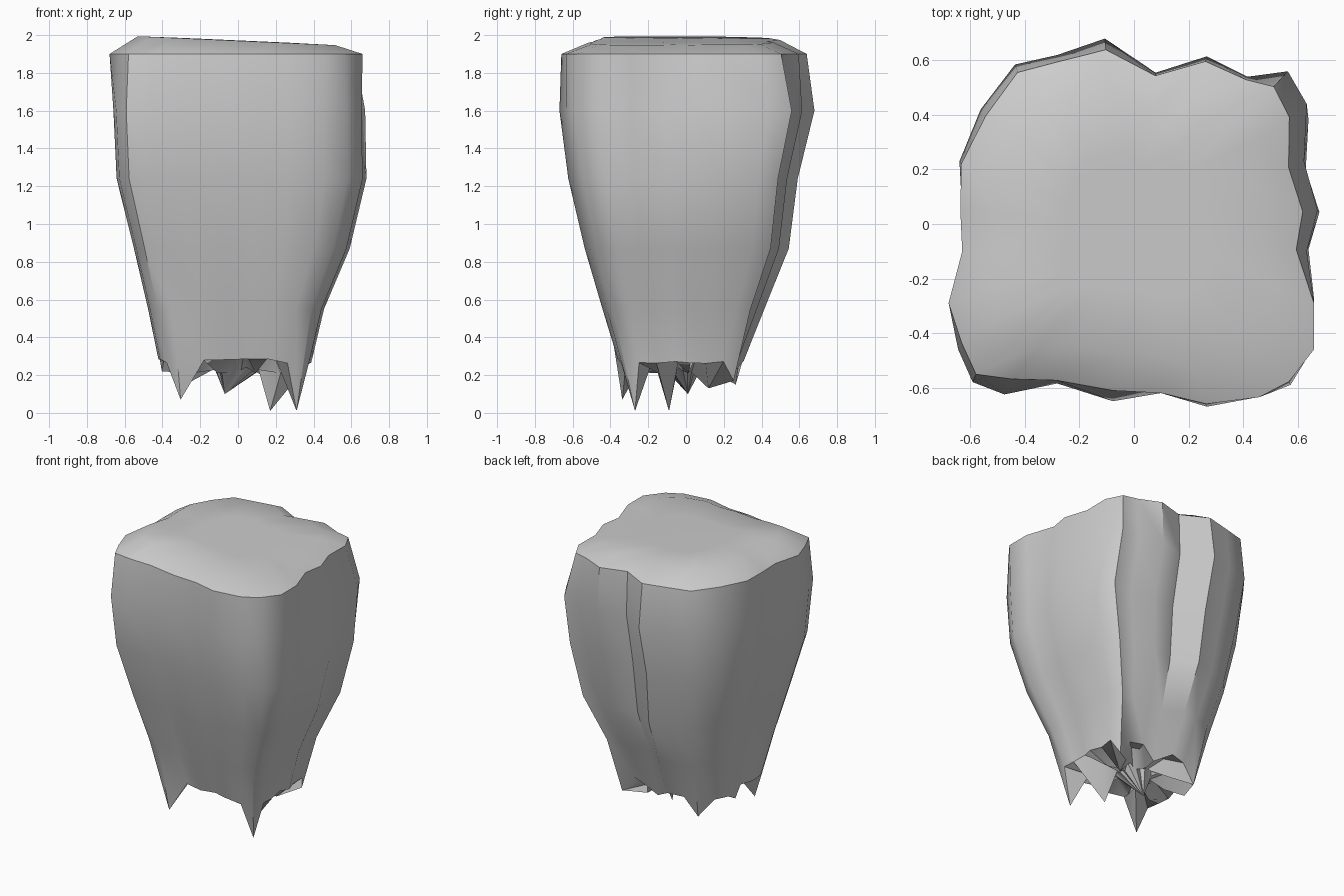
import bpy, bmesh, math, random

if "Cube" in bpy.data.objects:
    bpy.data.objects.remove(bpy.data.objects["Cube"])

random.seed(4)

# Plan outline of the block at its widest, counter-clockwise: x, y, pull-in at the top rim
OUTLINE = [
    (0.66, -0.46, 1.0), (0.66, -0.29, 1.0), (0.64, -0.10, .93), (0.68, 0.05, .91),
    (0.63, 0.23, .90), (0.64, 0.44, .89), (0.57, 0.56, .90), (0.42, 0.54, .98),
    (0.27, 0.615, .97), (0.08, 0.555, .98), (-0.11, 0.68, .94), (-0.29, 0.62, .96),
    (-0.45, 0.585, .95), (-0.58, 0.42, .94), (-0.66, 0.23, .96), (-0.65, 0.05, .98),
    (-0.63, -0.10, 1.0), (-0.68, -0.29, 1.0), (-0.665, -0.46, .95), (-0.61, -0.58, .95),
    (-0.49, -0.625, .91), (-0.29, -0.585, .98), (-0.08, -0.65, .94), (0.10, -0.62, 1.0),
    (0.27, -0.67, .985), (0.46, -0.635, 1.0), (0.58, -0.59, .98),
]
N = len(OUTLINE)

# Height, then width factors to the left, right, front and back
PROFILE = [
    (1.90, 1.00, 1.00, 1.00, 1.00), (1.60, 0.97, 0.99, 1.00, 1.00),
    (1.24, 0.945, 1.00, 0.93, 0.87), (0.87, 0.81, 0.87, 0.80, 0.80),
    (0.55, 0.70, 0.67, 0.66, 0.61), (0.28, 0.62, 0.57, 0.54, 0.45),
]
# Outline positions whose lower edge hangs down as a spike
SPIKES = {26: 0.01, 20: 0.07, 12: 0.15, 6: 0.17, 9: 0.21, 15: 0.22}


def section(p, row):
    z, left, right, front, back = row
    k = p[2] if z > 1.8 else 1.0
    return (p[0] * k * (left if p[0] < 0 else right),
            p[1] * k * (front if p[1] < 0 else back), z)


bm = bmesh.new()


def add_ring(points):
    return [bm.verts.new(p) for p in points]


def bridge(a, b):
    for i in range(N):
        j = (i + 1) % N
        bm.faces.new((a[i], a[j], b[j], b[i]))


def cap(ring, centre):
    c = bm.verts.new(centre)
    for i in range(N):
        bm.faces.new((ring[i], ring[(i + 1) % N], c))


# Tapering side walls
rings = [add_ring([section(p, row) for p in OUTLINE]) for row in PROFILE]
for upper, lower in zip(rings, rings[1:]):
    bridge(upper, lower)

# Gently domed, slightly tilted top
rim = [v.co.copy() for v in rings[0]]
previous = rings[0]
for k, h in ((0.78, 1.97), (0.4, 1.972)):
    ring = add_ring([(p.x * k, p.y * k, h - 0.045 * p.x * k) for p in rim])
    bridge(previous, ring)
    previous = ring
cap(previous, (0, 0, 1.972))

# Broken lower edge
edge = rings[-1]
for i, v in enumerate(edge):
    v.co.z = SPIKES.get(i, 0.28 + random.uniform(-0.02, 0.01))
edge[26].co.x, edge[26].co.y = 0.31, -0.27

# Ragged hollow underneath, with hanging inner points
base = [v.co.copy() for v in edge]
inner = add_ring([(p.x * .6, p.y * .6, 0.32 if i % 3 else 0.21)
                  for i, p in enumerate(base)])
core = add_ring([(p.x * .28, p.y * .28, 0.24 + random.uniform(-.03, .03))
                 for p in base])
bridge(edge, inner)
bridge(inner, core)
cap(core, (-0.07, 0.01, 0.10))
inner[1].co = (0.17, -0.09, 0.01)
inner[5].co.z = 0.13

bmesh.ops.recalc_face_normals(bm, faces=bm.faces[:])
mesh = bpy.data.meshes.new("rock_pillar")
bm.to_mesh(mesh)
bm.free()
rock = bpy.data.objects.new("rock_pillar", mesh)
bpy.context.collection.objects.link(rock)
bpy.context.view_layer.objects.active = rock
rock.select_set(True)
bpy.ops.object.shade_smooth_by_angle(angle=math.radians(42))
